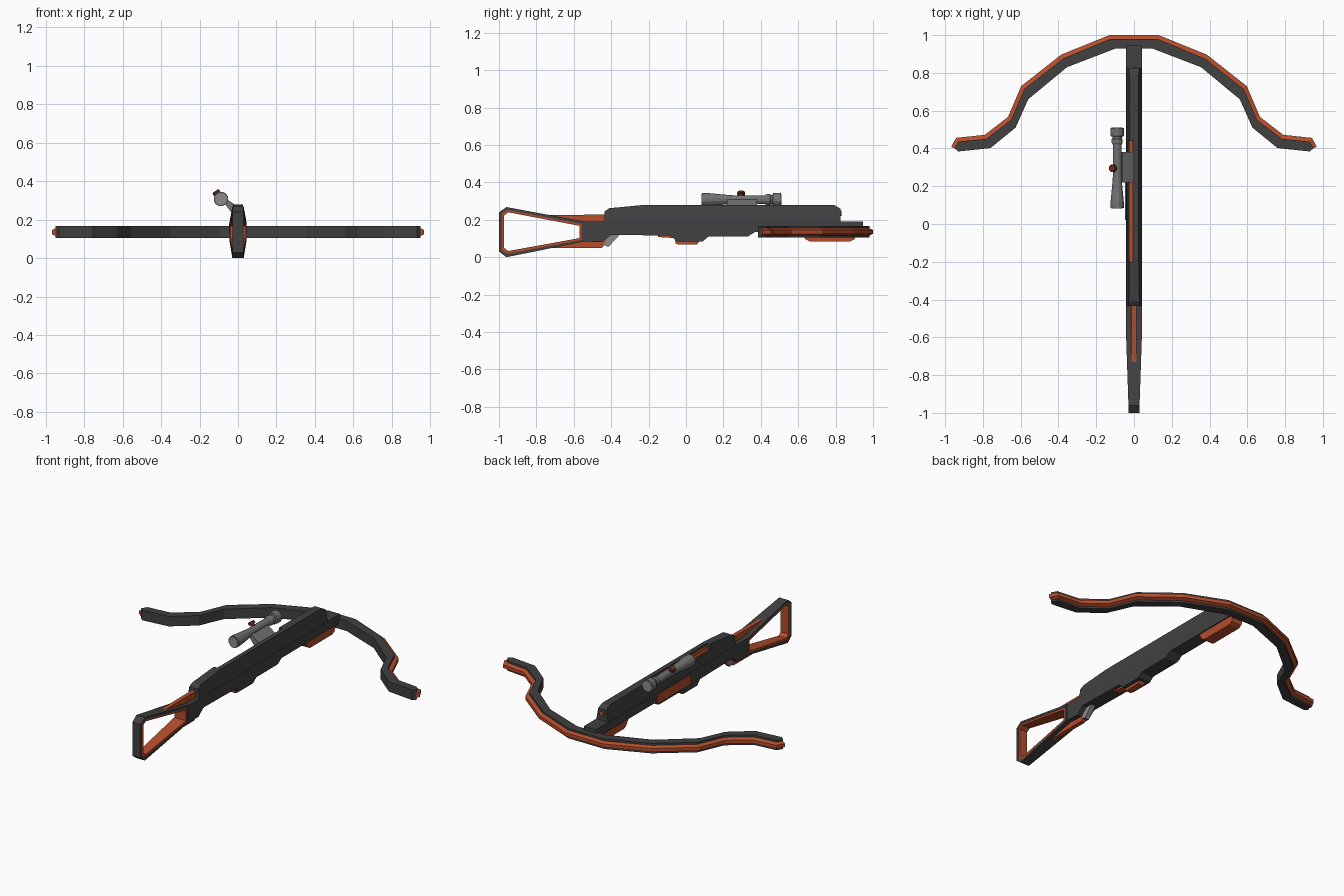
import bpy, bmesh, math
from mathutils import Vector

if "Cube" in bpy.data.objects:
    bpy.data.objects.remove(bpy.data.objects["Cube"])


def mat(name, r, g, b):
    m = bpy.data.materials.new(name)
    m.diffuse_color = (r, g, b, 1)
    m.use_nodes = True
    m.node_tree.nodes["Principled BSDF"].inputs["Base Color"].default_value = m.diffuse_color
    return m


DARK = mat("charcoal", 0.052, 0.052, 0.052)
ORANGE = mat("burnt_orange", 0.46, 0.075, 0.025)
GREY = mat("mid_grey", 0.17, 0.17, 0.17)
LIGHT = mat("light_grey", 0.26, 0.26, 0.26)
RUST = mat("dark_rust", 0.17, 0.035, 0.02)


def make(name, verts, faces, material):
    bm = bmesh.new()
    vs = [bm.verts.new(v) for v in verts]
    for f in faces:
        bm.faces.new([vs[i] for i in f])
    bmesh.ops.recalc_face_normals(bm, faces=bm.faces)
    me = bpy.data.meshes.new(name)
    bm.to_mesh(me)
    bm.free()
    me.materials.append(material)
    ob = bpy.data.objects.new(name, me)
    bpy.context.collection.objects.link(ob)
    return ob


def slab(name, prof, half, material):
    """Side profile (y, z) widened to +-half(y, z) in x."""
    if not callable(half):
        h = half
        half = lambda y, z: h
    n = len(prof)
    verts = [(s * half(y, z), y, z) for s in (-1, 1) for y, z in prof]
    faces = [tuple(range(n)), tuple(range(n, 2 * n))]
    faces += [(i, (i + 1) % n, n + (i + 1) % n, n + i) for i in range(n)]
    return make(name, verts, faces, material)


def box(name, lo, hi, material):
    verts = [(x, y, z) for x in (lo[0], hi[0]) for y in (lo[1], hi[1]) for z in (lo[2], hi[2])]
    faces = [(0, 1, 3, 2), (4, 5, 7, 6), (0, 1, 5, 4), (2, 3, 7, 6), (0, 2, 6, 4), (1, 3, 7, 5)]
    return make(name, verts, faces, material)


def loft(name, sections, material, closed=False):
    """Skin equal-sized cross-sections, capped unless closed."""
    k, m = len(sections[0]), len(sections)
    verts = [v for s in sections for v in s]
    faces = [] if closed else [tuple(range(k)), tuple(range((m - 1) * k, m * k))]
    for a in range(m if closed else m - 1):
        b = (a + 1) % m
        faces += [(a * k + i, a * k + (i + 1) % k, b * k + (i + 1) % k, b * k + i) for i in range(k)]
    return make(name, verts, faces, material)


def lathe(name, origin, axis, steps, material, n=12):
    """Turned part: steps are (distance along axis, radius)."""
    q = Vector((0, 0, 1)).rotation_difference(Vector(axis))
    o = Vector(origin)
    secs = [[o + q @ Vector((r * math.cos(2 * math.pi * (i + .5) / n),
                             r * math.sin(2 * math.pi * (i + .5) / n), d)) for i in range(n)]
            for d, r in steps]
    return loft(name, secs, material)


# Lower body and front rail
slab("lower_body", [(-.56, .19), (.945, .19), (.945, .135), (.37, .135), (.33, .11), (.12, .11),
                    (.09, .085), (-.05, .085), (-.08, .115), (-.40, .12), (-.45, .08), (-.56, .085)],
     .042, DARK)

# Upper body, narrowing to the top, with a loading slot cut in its left side
upper = slab("upper_body", [(-.435, .188), (-.435, .245), (-.41, .262), (-.22, .28), (.79, .28),
                            (.825, .26), (.825, .188)],
             lambda y, z: .041 - (z - .188) * .174, DARK)
cutter = box("slot_cutter", (-.08, -.2, .245), (-.003, .44, .32), DARK)
cutter.hide_render = True
cutter.hide_viewport = True
cutter.display_type = 'WIRE'
cut = upper.modifiers.new("slot", 'BOOLEAN')
cut.operation = 'DIFFERENCE'
cut.object = cutter
cut.solver = 'EXACT'
box("slot_floor", (-.022, -.199, .24), (-.003, .439, .25), ORANGE)
box("slot_wall", (-.008, -.199, .245), (-.002, .439, .272), ORANGE)
lathe("muzzle", (0, .81, .235), (0, 1, 0), [(0, .015), (.022, .015)], ORANGE, 8)

# Orange trim
box("left_side_panel", (-.047, .02, .122), (-.04, .35, .18), ORANGE)
slab("front_grip", [(.61, .14), (.64, .095), (.66, .085), (.88, .085), (.9, .095), (.92, .14)], .035, ORANGE)
slab("belly_trim", [(-.15, .12), (-.15, .108), (-.06, .102), (-.055, .072), (-.04, .068), (.06, .068),
                    (.075, .09), (-.04, .12)], .02, ORANGE)
slab("upper_stock_rail", [(-.76, .225), (-.43, .228), (-.43, .185), (-.55, .185)], .013, ORANGE)
slab("lower_stock_rail", [(-.74, .05), (-.45, .05), (-.42, .085), (-.42, .10), (-.55, .10)], .013, ORANGE)

# Trigger
slab("trigger", [(-.44, .065), (-.415, .055), (-.355, .12), (-.40, .125), (-.425, .10)], .014, LIGHT)

# Skeleton stock: dark outer frame and orange inner frame, tapering to the rear
outer = [(-1, .24), (-.96, .268), (-.54, .19), (-.54, .085), (-.96, .0), (-1, .03)]
middle = [(-.985, .234), (-.956, .253), (-.556, .178), (-.556, .093), (-.956, .018), (-.985, .038)]
inner = [(-.972, .224), (-.95, .24), (-.57, .168), (-.57, .102), (-.95, .033), (-.972, .05)]


def frame(name, a, b, shrink, material):
    secs = []
    for p, q in zip(a, b):
        w = lambda y: .028 + (y + 1) * .034 - shrink
        secs.append([(-w(p[0]), *p), (w(p[0]), *p), (w(q[0]), *q), (-w(q[0]), *q)])
    loft(name, secs, material, closed=True)


frame("stock_frame", outer, middle, 0, DARK)
frame("stock_lining", middle, inner, .002, ORANGE)

# Bow: dark limb with a bevelled orange strip along the front
front = [(.13, 1), (.385, .897), (.597, .73), (.667, .567), (.79, .472), (.942, .456), (.968, .408)]
seam = [(.125, .98), (.375, .876), (.58, .715), (.65, .552), (.783, .451), (.93, .436), (.95, .402)]
back = [(.10, .928), (.355, .83), (.56, .66), (.627, .51), (.76, .402), (.93, .384), (.942, .394)]


def mirrored(pts):
    return [(-x, y) for x, y in reversed(pts)] + pts


F, S, B = mirrored(front), mirrored(seam), mirrored(back)
loft("bow_limb", [[(*s, .167), (*b, .167), (*b, .105), (*s, .105)] for s, b in zip(S, B)], DARK)
loft("bow_front_strip", [[(*s, .155), (*f, .146), (*f, .125), (*s, .116)] for f, s in zip(F, S)], ORANGE)

# Scope on the left with its slanted mount and knob
sx, sz = -.089, .308
lathe("scope_tube", (sx, 0, sz), (0, 1, 0),
      [(.085, .030), (.085, .037), (.12, .036), (.21, .027), (.25, .024), (.42, .024), (.43, .030),
       (.45, .030), (.452, .026), (.462, .026), (.465, .036), (.508, .038), (.508, .030)], GREY)
for label, y0 in (("rear", .083), ("front", .505)):
    lathe(label + "_lens", (sx, y0, sz), (0, 1, 0), [(0, .030), (.005, .030)], LIGHT)
loft("scope_mount", [[(-.085, y, .302), (-.06, y, .308), (-.006, y, .272), (-.006, y, .24), (-.036, y, .24)]
                     for y in (.22, .38)], GREY)
lathe("scope_knob", (sx, .295, sz), (-.58, 0, .81),
      [(.015, .013), (.032, .013), (.032, .021), (.046, .021), (.05, .016)], RUST, 10)
